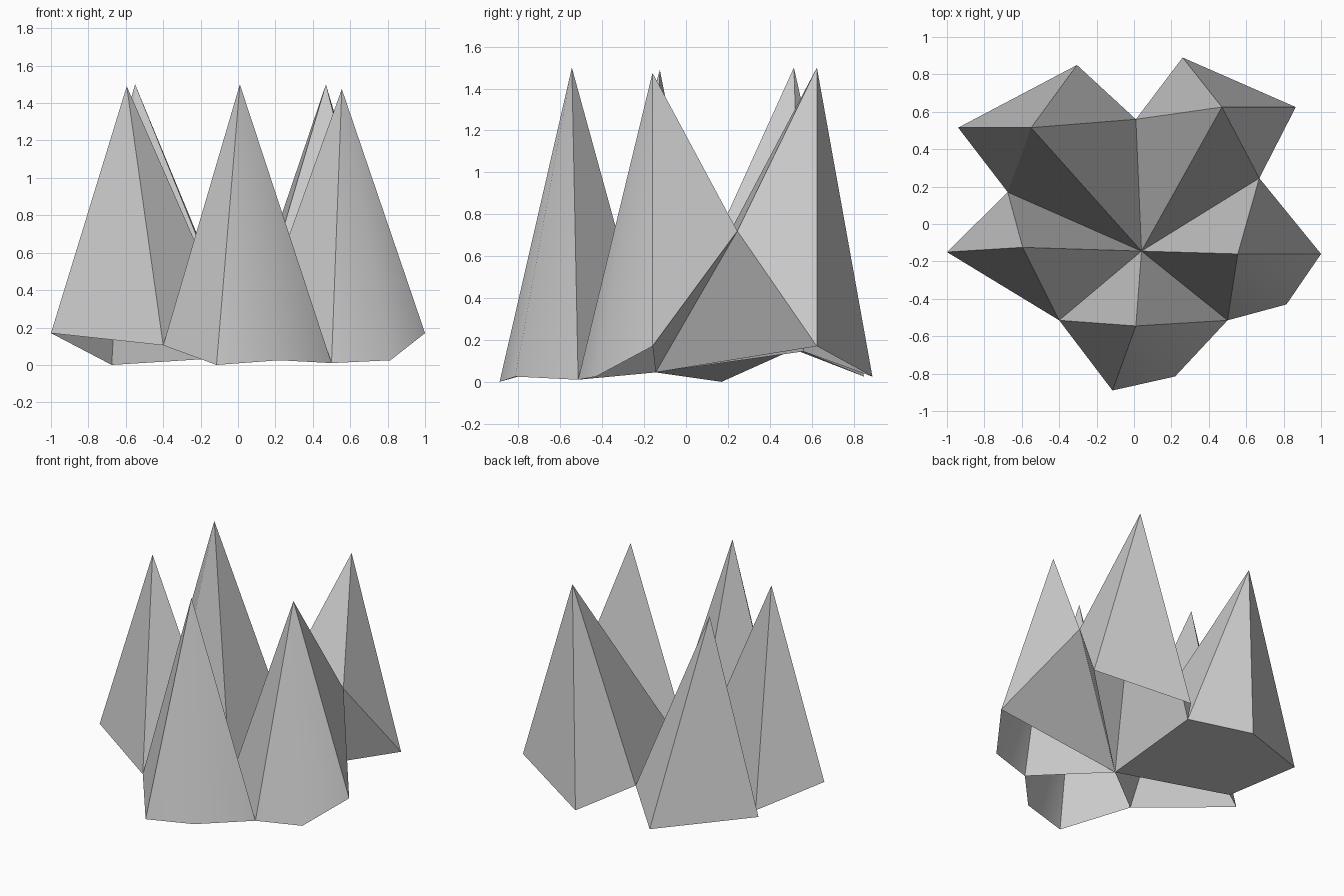
import bpy

if "Cube" in bpy.data.objects:
    bpy.data.objects.remove(bpy.data.objects["Cube"])

# Shared points: the hub in the middle and the valleys between neighbouring spikes
HUB = (0.04, -0.145, 0.045)
BACK = (0.01, 0.56, 0.145)
LEFT_BACK = (-0.675, 0.17, 0.0)
LEFT_FRONT = (-0.40, -0.515, 0.105)
RIGHT_FRONT = (0.50, -0.515, 0.01)
RIGHT_BACK = (0.67, 0.245, 0.72)


def spike(name, tip, rim, smooth_sides=(), extra_faces=(), smooth_extra=False):
    """Pyramid over a rim (counter-clockwise from above), open below unless
    extra faces, given as rim indices, close part of it."""
    n = len(rim)
    tip_id = n
    faces = [(tip_id, i, (i + 1) % n) for i in range(n)]
    faces += list(extra_faces)
    mesh = bpy.data.meshes.new(name)
    mesh.from_pydata(list(rim) + [tip], [], faces)
    mesh.update()
    for i, poly in enumerate(mesh.polygons):
        poly.use_smooth = i in smooth_sides or (i >= n and smooth_extra)
    obj = bpy.data.objects.new(name, mesh)
    bpy.context.collection.objects.link(obj)
    return obj


# Back left spike, closed underneath
spike("back_left_spike", (-0.55, 0.515, 1.5),
      [HUB, BACK, (-0.305, 0.85, 0.025), (-0.94, 0.515, 0.155), LEFT_BACK],
      extra_faces=[(4, 3, 2, 1, 0)], smooth_extra=True)

# Back right spike, with a wall below its high valley
spike("back_right_spike", (0.47, 0.625, 1.5),
      [HUB, RIGHT_BACK, (0.865, 0.625, 0.17), (0.26, 0.89, 0.025), BACK],
      extra_faces=[(1, 0, 2)])

# Left spike, open underneath
spike("left_spike", (-0.595, -0.125, 1.49),
      [HUB, LEFT_BACK, (-1.0, -0.15, 0.17), LEFT_FRONT])

# Right spike, rounded front side, wall below the high valley
spike("right_spike", (0.555, -0.16, 1.475),
      [HUB, RIGHT_FRONT, (0.815, -0.43, 0.025), (1.0, -0.16, 0.17), RIGHT_BACK],
      smooth_sides=(1, 2), extra_faces=[(0, 4, 3)])

# Front spike, rounded right side
spike("front_spike", (0.01, -0.545, 1.5),
      [HUB, LEFT_FRONT, (-0.115, -0.89, 0.0), (0.22, -0.815, 0.025), RIGHT_FRONT],
      smooth_sides=(2, 3))
